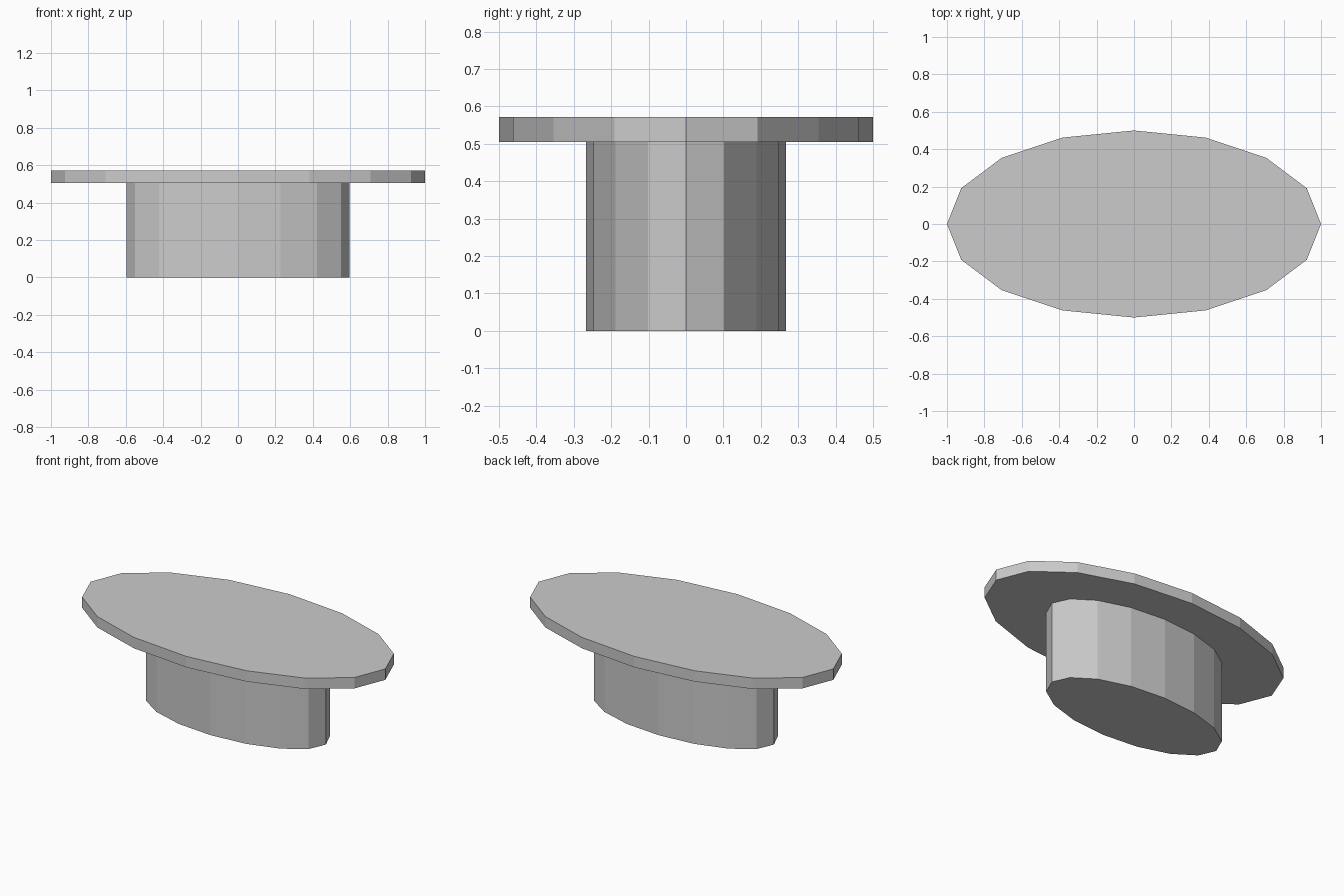
import bpy

cube = bpy.data.objects.get("Cube")
if cube:
    bpy.data.objects.remove(cube, do_unlink=True)

grey = bpy.data.materials.new("plain grey")
grey.use_nodes = True
colour = (0.6, 0.6, 0.6, 1)
grey.diffuse_color = colour
grey.node_tree.nodes["Principled BSDF"].inputs["Base Color"].default_value = colour


def oval_slab(name, half_x, half_y, bottom, top):
    """Flat-sided oval prism between two heights."""
    bpy.ops.mesh.primitive_cylinder_add(
        vertices=16, radius=1, depth=1, location=(0, 0, (bottom + top) / 2))
    slab = bpy.context.object
    slab.name = name
    slab.scale = (half_x, half_y, top - bottom)
    bpy.ops.object.transform_apply(location=False, rotation=False, scale=True)
    slab.data.materials.append(grey)
    return slab


# Pedestal and the thin oval top resting on it
oval_slab("pedestal", 0.597, 0.267, 0, 0.505)
oval_slab("table_top", 1, 0.5, 0.505, 0.572)
